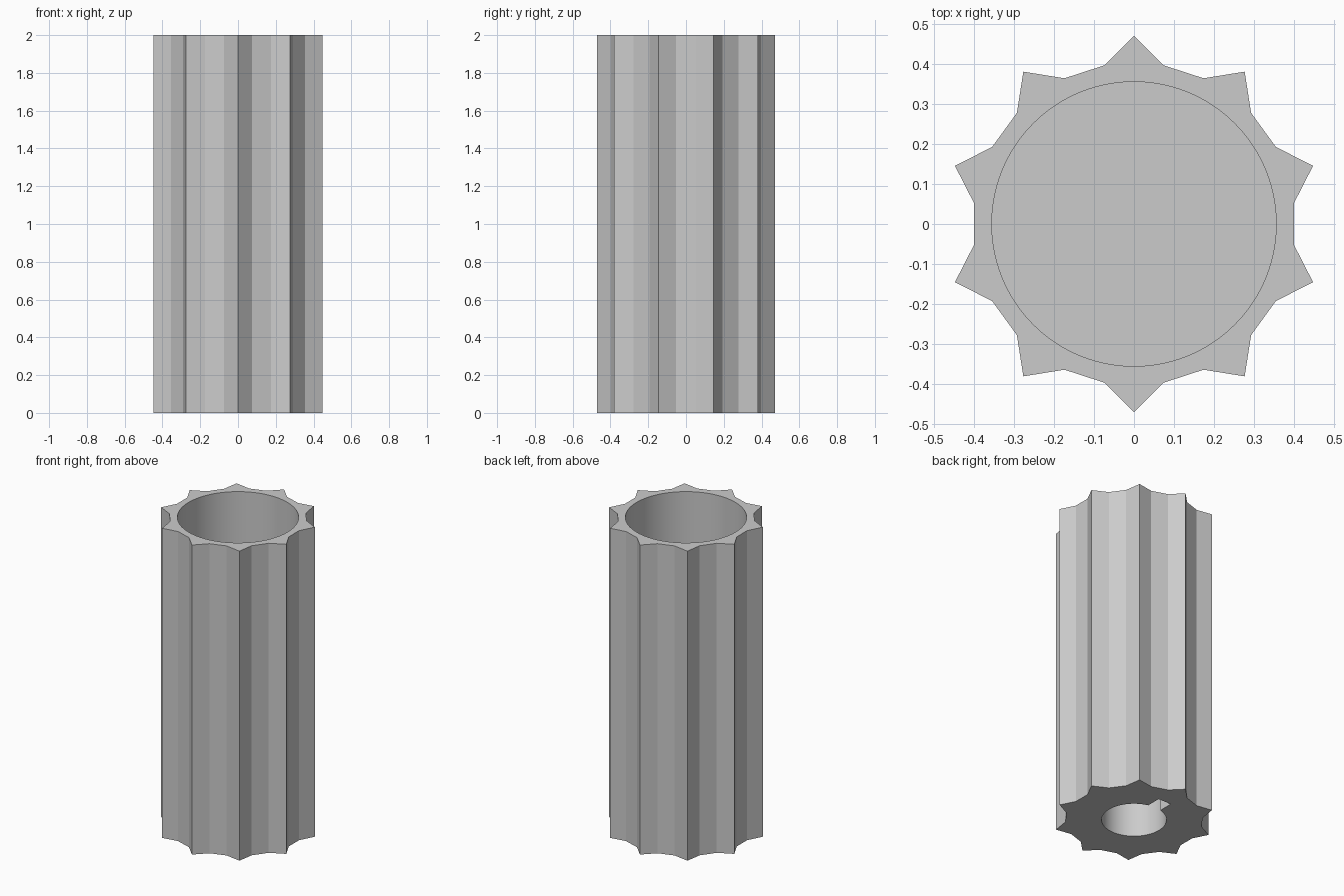
import bpy, bmesh
from math import sin, cos, radians, asin, tau
from mathutils import Vector

if "Cube" in bpy.data.objects:
    bpy.data.objects.remove(bpy.data.objects["Cube"], do_unlink=True)

HEIGHT = 2.0
TIP_R, FLUTE_R = 0.47, 0.403
BORE_R, BORE_FLOOR = 0.355, 1.0
SHAFT_R, SHAFT_TOP = 0.19, 0.8
KEY_HALF, KEY_Y = 0.046, 0.28


def polar(r, a):
    return (r * cos(a), r * sin(a))


# Outer outline: ten pointed ribs with a shallow flute between neighbours
star = []
for i in range(10):
    tip = radians(90 + 36 * i)
    star += [polar(TIP_R, tip),
             polar(FLUTE_R, tip + radians(10.5)),
             polar(FLUTE_R, tip + radians(25.5))]

# Round socket outline
bore = [polar(BORE_R, tau * i / 96) for i in range(96)]

# Shaft hole outline with a square keyway towards the back
half = asin(KEY_HALF / SHAFT_R)
start, sweep = tau / 4 + half, tau - 2 * half
shaft = [polar(SHAFT_R, start + sweep * i / 64) for i in range(65)]
shaft += [(KEY_HALF, KEY_Y), (-KEY_HALF, KEY_Y)]

bm = bmesh.new()


def ring(points, z):
    verts = [bm.verts.new((x, y, z)) for x, y in points]
    return verts, [bm.edges.new((a, b)) for a, b in zip(verts, verts[1:] + verts[:1])]


def wall(points, z0, z1):
    """Upright wall; returns its lower and upper edge loops."""
    low, low_edges = ring(points, z0)
    high, high_edges = ring(points, z1)
    n = len(points)
    for i in range(n):
        j = (i + 1) % n
        bm.faces.new((low[i], low[j], high[j], high[i]))
    return low_edges, high_edges


def fill(edges, z):
    bmesh.ops.triangle_fill(bm, use_beauty=True, edges=edges, normal=Vector((0, 0, z)))


outer_low, outer_high = wall(star, 0, HEIGHT)
bore_low, bore_high = wall(bore, BORE_FLOOR, HEIGHT)
shaft_low, shaft_high = wall(shaft, 0, SHAFT_TOP)

# End faces and the closed ends of both holes
fill(outer_high + bore_high, 1)
fill(outer_low + shaft_low, -1)
fill(bore_low, 1)
fill(shaft_high, -1)
bmesh.ops.recalc_face_normals(bm, faces=bm.faces[:])

mesh = bpy.data.meshes.new("fluted_sleeve")
bm.to_mesh(mesh)
bm.free()
sleeve = bpy.data.objects.new("fluted_sleeve", mesh)
bpy.context.collection.objects.link(sleeve)

# Plain grey
grey = bpy.data.materials.new("grey")
grey.use_nodes = True
colour = (0.6, 0.6, 0.6, 1)
grey.diffuse_color = colour
grey.node_tree.nodes["Principled BSDF"].inputs["Base Color"].default_value = colour
mesh.materials.append(grey)

# Smooth bores, crisp ribs
bpy.ops.object.select_all(action="DESELECT")
sleeve.select_set(True)
bpy.context.view_layer.objects.active = sleeve
bpy.ops.object.shade_smooth_by_angle(angle=radians(20))
